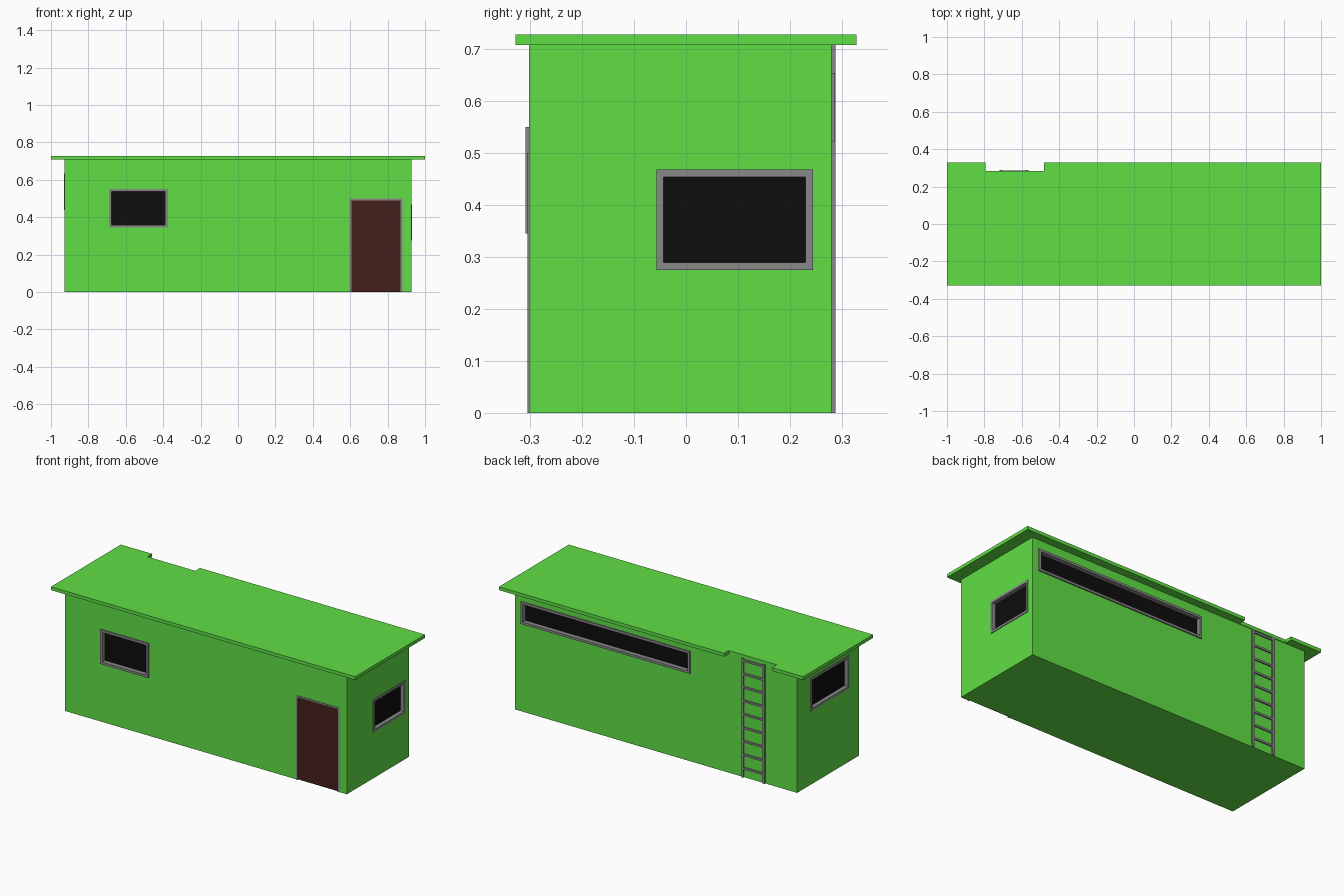
import bpy, bmesh
from mathutils import Vector

if "Cube" in bpy.data.objects:
    bpy.data.objects.remove(bpy.data.objects["Cube"])


def material(name, rgb):
    m = bpy.data.materials.new(name)
    m.diffuse_color = (*rgb, 1)
    m.use_nodes = True
    m.node_tree.nodes["Principled BSDF"].inputs["Base Color"].default_value = m.diffuse_color
    return m


GREEN = material("green_paint", (0.117, 0.74, 0.06))
BLACK = material("dark_glass", (0.004, 0.004, 0.004))
BROWN = material("brown_wood", (0.06, 0.014, 0.012))
GREY = material("grey_metal", (0.25, 0.25, 0.25))


def boxes(name, ranges, mat=None):
    """One object made of boxes, each given as (x0, x1, y0, y1, z0, z1)."""
    bm = bmesh.new()
    for x0, x1, y0, y1, z0, z1 in ranges:
        for v in bmesh.ops.create_cube(bm, size=1)["verts"]:
            v.co = Vector((x1 if v.co.x > 0 else x0,
                           y1 if v.co.y > 0 else y0,
                           z1 if v.co.z > 0 else z0))
    me = bpy.data.meshes.new(name)
    bm.to_mesh(me)
    bm.free()
    ob = bpy.data.objects.new(name, me)
    bpy.context.collection.objects.link(ob)
    if mat:
        me.materials.append(mat)
    return ob


W, FRONT, BACK, H = 0.927, -0.302, 0.28, 0.708
WALLS = {"front": ("y", FRONT, -1), "back": ("y", BACK, 1),
         "left": ("x", -W, -1), "right": ("x", W, 1)}


def on_wall(wall, u0, u1, z0, z1, d0, d1):
    """Box on a wall: u runs along it, d is the distance out of it."""
    axis, pos, sign = WALLS[wall]
    a, b = sorted((pos + sign * d0, pos + sign * d1))
    return (u0, u1, a, b, z0, z1) if axis == "y" else (a, b, u0, u1, z0, z1)


pockets = []


def opening(name, wall, u0, u1, z0, z1, out, depth, mat, f=0.014, sill=True):
    """Framed, recessed panel; also records the pocket to cut in the wall."""
    low = z0 + f if sill else z0
    bars = [(u0, u0 + f, z0, z1), (u1 - f, u1, z0, z1),
            (u0 + f, u1 - f, z1 - f, z1)]
    if sill:
        bars.append((u0 + f, u1 - f, z0, low))
    boxes(name + "_frame", [on_wall(wall, *b, -depth, out) for b in bars], GREY)
    boxes(name + "_panel", [on_wall(wall, u0 + f, u1 - f, low, z1 - f,
                                    -depth - 0.004, -depth)], mat)
    h = f / 2
    pockets.append(on_wall(wall, u0 + h, u1 - h, z0 + h if sill else -0.05,
                           z1 - h, -depth - 0.002, 0.05))


# Windows and door
opening("front_window", "front", -0.69, -0.375, 0.345, 0.55, 0.007, 0.02, BLACK)
opening("right_window", "right", -0.057, 0.244, 0.275, 0.468, 0.004, 0.02, BLACK)
opening("left_window", "left", -0.207, 0.156, 0.438, 0.633, 0.004, 0.02, BLACK)
opening("back_window", "back", -0.224, 0.887, 0.522, 0.654, 0.007, 0.02, BLACK)
opening("front_door", "front", 0.595, 0.88, 0.0, 0.5, 0.003, 0.005, BROWN,
        f=0.011, sill=False)

# Walls with pockets cut for the openings
walls = boxes("walls", [(-W, W, FRONT, BACK, 0, H)], GREEN)
for i, p in enumerate(pockets):
    cutter = boxes(f"pocket_cutter_{i}", [p], GREEN)
    cutter.hide_render = True
    cutter.hide_viewport = True
    mod = walls.modifiers.new(f"pocket_{i}", 'BOOLEAN')
    mod.operation, mod.solver, mod.object = 'DIFFERENCE', 'EXACT', cutter

# Roof slab, notched at the back for the ladder
outline = [(-1, -0.328), (1, -0.328), (1, 0.328), (-0.48, 0.328),
           (-0.48, 0.284), (-0.795, 0.284), (-0.795, 0.328), (-1, 0.328)]
bm = bmesh.new()
face = bm.faces.new([bm.verts.new((x, y, H)) for x, y in outline])
ext = bmesh.ops.extrude_face_region(bm, geom=[face])["geom"]
bmesh.ops.translate(bm, vec=(0, 0, 0.02),
                    verts=[g for g in ext if isinstance(g, bmesh.types.BMVert)])
bmesh.ops.recalc_face_normals(bm, faces=bm.faces)
mesh = bpy.data.meshes.new("roof")
bm.to_mesh(mesh)
bm.free()
mesh.materials.append(GREEN)
bpy.context.collection.objects.link(bpy.data.objects.new("roof", mesh))

# Ladder on the back wall
X0, X1, R = -0.718, -0.565, 0.014
boxes("ladder_rails", [(X0, X0 + R, 0.279, 0.288, 0, H),
                       (X1 - R, X1, 0.279, 0.288, 0, H)], GREY)
boxes("ladder_rungs", [(X0 + R, X1 - R, 0.279, 0.287, z - 0.006, z + 0.006)
                       for z in (0.055 + 0.08 * i for i in range(9))], GREY)
